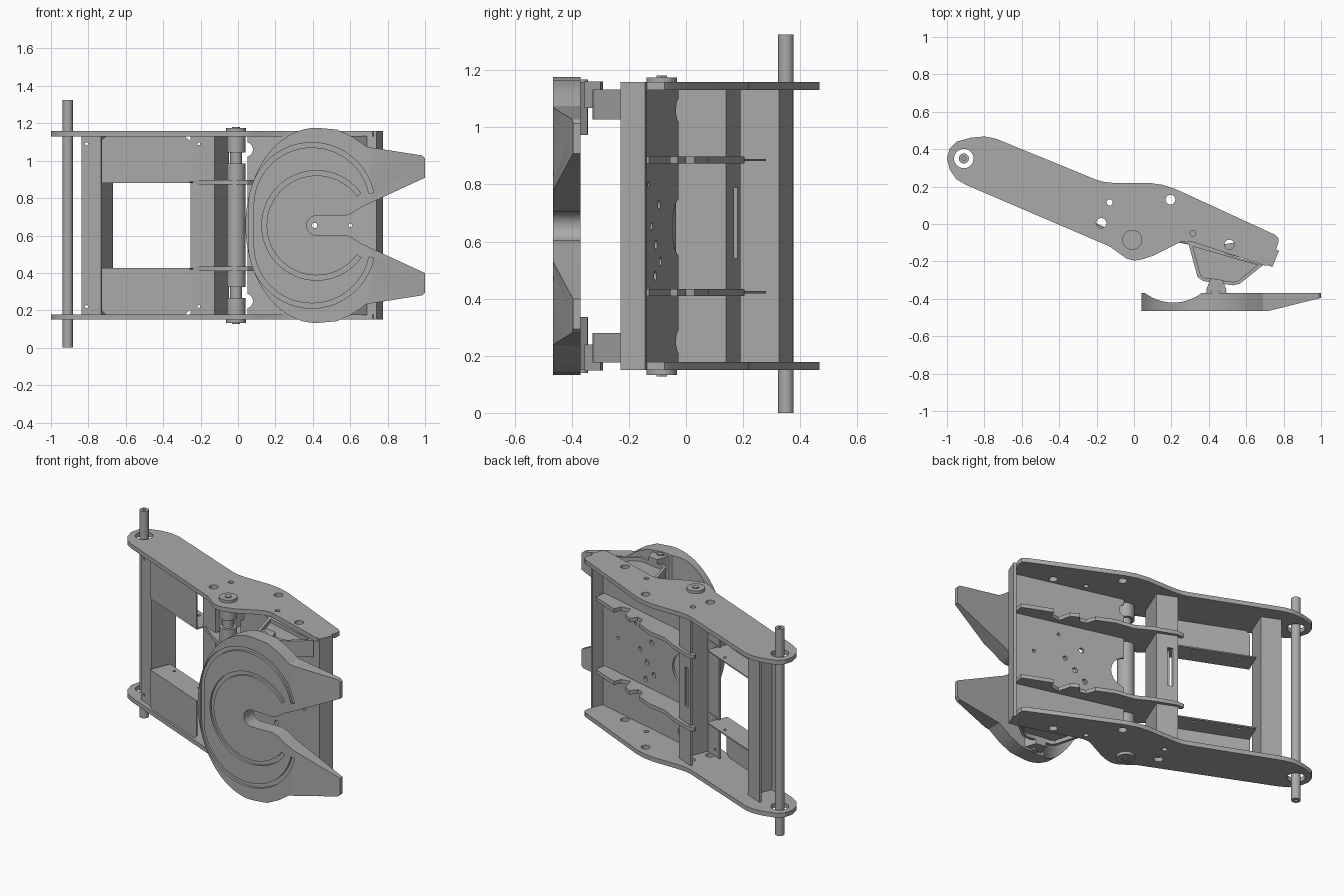
import bpy, bmesh, math
from mathutils import Vector

ZC = 0.654                      # mirror plane between the two side plates
steel = bpy.data.materials.new("steel grey")
steel.diffuse_color = (0.4, 0.4, 0.4, 1)


def prism(name, pts, a, b, axis='z', slope=0.0):
    """Extrude a closed outline: (x,y) along z, or (x,z) along y (sheared by slope*x)."""
    bm = bmesh.new()
    rings = []
    for h in (a, b):
        rings.append([bm.verts.new((p, q, h) if axis == 'z' else (p, h + slope * p, q)) for p, q in pts])
    n = len(pts)
    bm.faces.new(rings[0])
    bm.faces.new(rings[1][::-1])
    for i in range(n):
        j = (i + 1) % n
        bm.faces.new((rings[0][i], rings[1][i], rings[1][j], rings[0][j]))
    bmesh.ops.recalc_face_normals(bm, faces=bm.faces)
    me = bpy.data.meshes.new(name)
    bm.to_mesh(me)
    bm.free()
    me.materials.append(steel)
    ob = bpy.data.objects.new(name, me)
    bpy.context.collection.objects.link(ob)
    return ob


def pair(name, pts, a, b):
    """Lower part and its copy mirrored about ZC."""
    return [prism("lower_" + name, pts, a, b), prism("upper_" + name, pts, 2 * ZC - b, 2 * ZC - a)]


def circle(x, y, r, n=32):
    return [(x + r * math.cos(2 * math.pi * i / n), y + r * math.sin(2 * math.pi * i / n)) for i in range(n)]


def arc(x, y, r, a0, a1, n=24):
    t = [math.radians(a0 + (a1 - a0) * i / n) for i in range(n + 1)]
    return [(x + r * math.cos(k), y + r * math.sin(k)) for k in t]


def strip(path, w):
    """Closed outline of an open path thickened to width w."""
    left, right = [], []
    P = [Vector(p) for p in path]
    for i, p in enumerate(P):
        d0 = (p - P[i - 1]).normalized() if i else None
        d1 = (P[i + 1] - p).normalized() if i < len(P) - 1 else None
        d0, d1 = d0 or d1, d1 or d0
        t = (d0 + d1).normalized()
        nrm = Vector((-t.y, t.x)) * (w / 2 / max(0.4, t.dot(d0)))
        left.append(tuple(p + nrm))
        right.append(tuple(p - nrm))
    return left + right[::-1]


def cut(ob, cutters):
    for c in cutters:
        m = ob.modifiers.new("cut", 'BOOLEAN')
        m.operation, m.solver, m.object = 'DIFFERENCE', 'EXACT', c
    bpy.context.view_layer.update()
    me = bpy.data.meshes.new_from_object(ob.evaluated_get(bpy.context.evaluated_depsgraph_get()))
    ob.modifiers.clear()
    ob.data = me
    for c in cutters:
        bpy.data.objects.remove(c)


# side plates with their holes
plate = [(-1, 0.35), (-0.985, 0.405), (-0.95, 0.44), (-0.87, 0.462), (-0.80, 0.468), (-0.74, 0.457),
         (-0.2, 0.236), (-0.16, 0.225), (-0.11, 0.22), (0.08, 0.22), (0.15, 0.21), (0.22, 0.188),
         (0.755, -0.058), (0.772, -0.075), (0.772, -0.1), (0.735, -0.21), (0.72, -0.223), (0.70, -0.222),
         (0.30, -0.092), (0.25, -0.095), (0.10, -0.17), (0.04, -0.19), (0, -0.196), (-0.04, -0.185),
         (-0.13, -0.12), (-0.90, 0.21), (-0.95, 0.24), (-0.985, 0.29)]
holes = [(-0.91, 0.35, 0.052), (-0.13, 0.115, 0.016), (-0.175, 0.005, 0.027),
         (0.195, 0.13, 0.026), (0.315, -0.05, 0.015), (0.51, -0.11, 0.026)]
for ob in pair("side_plate", plate, 0.15, 0.178):
    cut(ob, [prism("cutter", circle(*h), 0, 1.4) for h in holes])

# long rod with small centre holes
rod = prism("long_rod", circle(-0.91, 0.35, 0.027), 0, 1.325)
cut(rod, [prism("cutter", circle(-0.91, 0.35, 0.01, 16), a, a + 0.06) for a in (-0.03, 1.295)])

# pivot pin, sleeve, collars and end caps
px, py = -0.01, -0.085
prism("pivot_pin", circle(px, py, 0.032), 0.14, 1.168)
prism("pivot_sleeve", circle(px, py, 0.05), 0.325, 0.985)
pair("pivot_collar", circle(px, py, 0.05), 0.178, 0.265)
pair("pivot_cap", circle(px, py, 0.053), 0.133, 0.15)
pair("cap_nut", circle(px, py, 0.022, 6), 0.127, 0.134)

# open cross channels along the arm
ch = prism("rear_channel", strip([(-0.835, 0.222), (-0.737, 0.18), (-0.678, 0.322), (-0.785, 0.367)], 0.014), 0.178, 1.13)
cut(ch, [prism("cutter", circle(-0.81, z, 0.008, 12), 0, 0.28, 'y') for z in (0.22, 1.09)])
ch = prism("middle_channel", strip([(-0.25, 0.012), (-0.13, -0.04), (-0.057, 0.137), (-0.168, 0.185)], 0.014), 0.178, 1.13)
slot = [(-0.14, 0.54), (-0.11, 0.54), (-0.11, 0.79), (-0.14, 0.79)]
cut(ch, [prism("cutter", circle(-0.21, z, 0.008, 12), -0.1, 0.06, 'y') for z in (0.22, 1.09)]
    + [prism("cutter", slot, 0.13, 0.25, 'y')])

# bent angle plates between the channels
for side in (1, -1):
    z = [ZC + side * d for d in (-0.478, -0.455, -0.232)]
    face = [(-0.73, z[1]), (-0.705, z[0]), (-0.285, z[0]), (-0.26, z[1]), (-0.26, z[2]), (-0.73, z[2])]
    prism("angle_plate_face", face, -0.157, -0.149, 'y', -0.42)
    shelf = prism("angle_plate_shelf", [(-0.73, 0.15), (-0.26, -0.048), (-0.206, 0.081), (-0.676, 0.279)],
                  z[2] - 0.004, z[2] + 0.004)
    cut(shelf, [prism("cutter", circle(x, 0.04 - 0.42 * x - 0.08, 0.009, 12), 0, 1.3) for x in (-0.6, -0.35)])

# inner ribs around the pivot, with notches on the back edge
rib = [(0.73, -0.13), (0.66, -0.10), (0.55, -0.055), (0.53, -0.10), (0.47, -0.11), (0.45, -0.03), (0.40, 0.0),
       (0.37, -0.04), (0.33, -0.03), (0.31, 0.03), (0.2, 0.08), (0.08, 0.10), (-0.02, 0.155), (-0.15, 0.205),
       (-0.2, 0.205), (-0.2, 0.185), (-0.06, 0.12), (-0.13, -0.03), (-0.225, 0.015), (-0.23, -0.005),
       (-0.12, -0.09), (-0.05, -0.135), (0.0, -0.145), (0.05, -0.13), (0.1, -0.07), (0.72, -0.20)]
pair("rib", rib, 0.41, 0.434)

# sloping main plate with bolt holes and scalloped edge
main = prism("main_plate", [(0.05, 0.178), (0.73, 0.178), (0.73, 1.13), (0.05, 1.13)], -0.032, -0.014, 'y', -0.26)
spots = [(0.41, ZC, 0.014), (0.60, ZC, 0.01), (0.35, 0.59, 0.016), (0.36, 0.48, 0.016),
         (0.29, 0.53, 0.016), (0.31, 0.73, 0.016), (0.45, 0.8, 0.01),
         (0.04, 0.25, 0.04), (0.04, 1.06, 0.04), (0.03, 0.65, 0.1)]
cut(main, [prism("cutter", circle(x, z, r, 20), -0.5, 0.2, 'y') for x, z, r in spots])
prism("end_plate", [(0.775, -0.143), (0.74, -0.23), (0.725, -0.224), (0.76, -0.137)], 0.15, 1.158)

# pedestals with outside recess, and pivot lugs
ped = [(0.29, -0.10), (0.34, -0.285), (0.37, -0.305), (0.53, -0.328), (0.565, -0.32), (0.69, -0.22)]
pocket = [(0.315, -0.12), (0.357, -0.275), (0.377, -0.288), (0.53, -0.31), (0.557, -0.303), (0.66, -0.22)]
for i, ob in enumerate(pair("pedestal", ped, 0.176, 0.28)):
    cut(ob, [prism("cutter", pocket, *((0.1, 0.2) if i == 0 else (2 * ZC - 0.2, 1.3)))])
pair("lug", [(0.37, -0.385), (0.40, -0.345), (0.48, -0.345), (0.51, -0.385)], 0.15, 0.335)
pair("lug_block", [(0.385, -0.355), (0.41, -0.29), (0.475, -0.30), (0.495, -0.355)], 0.148, 0.24)
pair("lug_pin", circle(0.435, -0.365, 0.022, 20), 0.14, 0.335)

# round coupling plate with two horns and a throat
half = [(0.42 + 0.38 * math.cos(t), 0.522 * math.sin(t))
        for t in [math.pi - math.pi / 2 * i / 18 for i in range(19)]]
half += [(0.53, 0.512), (0.61, 0.475), (0.69, 0.42), (0.985, 0.374), (1.0, 0.36), (1.0, 0.255),
         (0.66, 0.098), (0.61, 0.065), (0.57, 0.05), (0.47, 0.053)]
half += arc(0.42, 0, 0.053, 80, 180, 8)
outline = [(x, ZC + d) for x, d in half] + [(x, ZC - d) for x, d in half[-2:0:-1]]
coupling = prism("coupling_plate", outline, -0.465, -0.37, 'y')
upper = arc(0.395, 0.105, 0.325, 12, 180)
outer = [(x, ZC + d) for x, d in upper] + [(x, ZC - d) for x, d in upper[::-1]]
inner = arc(0.42, ZC, 0.28, 36, 324, 48)
ramp = [(0.72, -0.465), (1.0, -0.395), (1.1, -0.37), (1.1, -0.6), (0.72, -0.6)]
cut(coupling, [prism("cutter", ramp, 0, 1.4),
               prism("cutter", circle(0.21, -0.17, 0.25, 64), 0, 1.4),
               prism("cutter", strip(outer, 0.026), -0.5, -0.45, 'y'),
               prism("cutter", strip(inner, 0.026), -0.5, -0.45, 'y')])

# smooth round parts, keep hard edges
for ob in bpy.context.collection.objects:
    ob.select_set(True)
    bpy.context.view_layer.objects.active = ob
bpy.ops.object.shade_smooth_by_angle(angle=math.radians(25))
